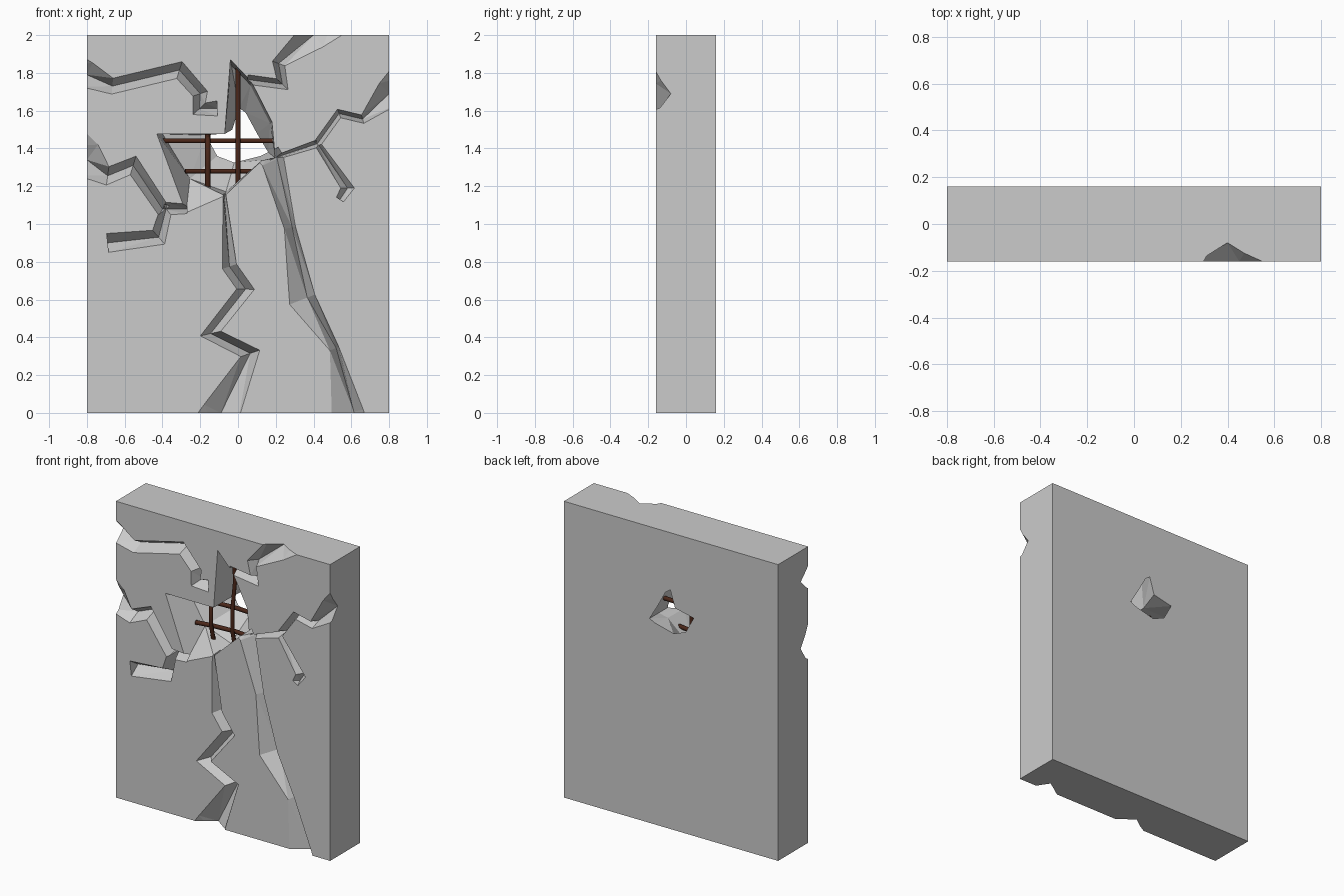
import bpy, bmesh
from mathutils import Vector

if "Cube" in bpy.data.objects:
    bpy.data.objects.remove(bpy.data.objects["Cube"])

FRONT, BACK = -0.16, 0.16


def mesh_object(name, bm):
    bmesh.ops.recalc_face_normals(bm, faces=bm.faces)
    me = bpy.data.meshes.new(name)
    bm.to_mesh(me)
    bm.free()
    ob = bpy.data.objects.new(name, me)
    bpy.context.collection.objects.link(ob)
    return ob


def loft(name, rings):
    """Closed solid through rings of equal point count."""
    bm = bmesh.new()
    vs = [[bm.verts.new(p) for p in r] for r in rings]
    n = len(rings[0])
    for a, b in zip(vs, vs[1:]):
        for i in range(n):
            j = (i + 1) % n
            bm.faces.new((a[i], a[j], b[j], b[i]))
    bm.faces.new(vs[0])
    bm.faces.new(vs[-1][::-1])
    bmesh.ops.triangulate(bm, faces=bm.faces)
    return mesh_object(name, bm)


def crack(name, path, skew=0.0, depth=0.08):
    """V groove cutter along (x, z, width) points with mitred corners."""
    pts = [Vector(p[:2]) for p in path]
    dirs = [(b - a).normalized() for a, b in zip(pts, pts[1:])]
    rings = []
    for i, (c, p) in enumerate(zip(pts, path)):
        d0, d1 = dirs[max(i - 1, 0)], dirs[min(i, len(dirs) - 1)]
        d = (d0 + d1).normalized()
        n = Vector((-d.y, d.x)) * p[2] / 2 / max(d.dot(d1), 0.6)
        l, r, m = c + n, c - n, c + n * skew
        rings.append([(l.x, -0.22, l.y), (l.x, FRONT, l.y), (m.x, FRONT + depth, m.y),
                      (r.x, FRONT, r.y), (r.x, -0.22, r.y)])
    return loft(name, rings)


# concrete slab
bm = bmesh.new()
bmesh.ops.create_cube(bm, size=1)
bmesh.ops.scale(bm, vec=(1.6, 0.32, 2), verts=bm.verts)
bmesh.ops.translate(bm, vec=(0, 0, 1), verts=bm.verts)
slab = mesh_object("concrete_slab", bm)

# broken hole: wide at the front, small at the back
outer = [(-.04, 1.87), (.07, 1.755), (.18, 1.54), (.197, 1.35), (.125, 1.335),
         (-.07, 1.15), (-.275, 1.06), (-.43, 1.477), (-.07, 1.477)]
inner = [(.005, 1.615), (.04, 1.59), (.1, 1.48), (.16, 1.38), (.12, 1.36),
         (-.02, 1.325), (-.11, 1.36), (-.17, 1.47), (-.03, 1.5)]
mid = [Vector(o).lerp(Vector(i), 0.12) for o, i in zip(outer, inner)]
mid[6] = Vector((-.255, 1.24))
cutters = [loft("hole_cutter", [[(p[0], y, p[1]) for p in ring] for ring, y in
                ((outer, -.22), (outer, FRONT), (mid, .015), (inner, BACK), (inner, .22))])]

# cracks
cutters += [
    crack("crack_upper_left", [(-.9, 1.84, .16), (-.8, 1.79, .14), (-.665, 1.73, .08),
                               (-.31, 1.815, .08), (-.2, 1.69, .075), (-.205, 1.61, .06), (-.11, 1.612, .08)]),
    crack("crack_left", [(-.9, 1.41, .24), (-.8, 1.34, .2), (-.69, 1.255, .085),
                         (-.555, 1.31, .08), (-.4, 1.08, .07), (-.27, 1.08, .05)]),
    crack("crack_left_branch", [(-.375, 1.1, .06), (-.42, .93, .08), (-.69, .9, .1)]),
    crack("crack_lower", [(-.075, 1.19, .01), (-.045, .775, .075), (.04, .655, .075),
                          (-.145, .42, .07), (.065, .315, .075), (-.09, 0, .2), (-.13, -.08, .23)]),
    crack("crack_lower_right", [(.16, 1.37, .13), (.185, 1.335, .12), (.275, .98, .06),
                                (.34, .6, .14), (.51, .34, .05), (.58, 0, .17), (.6, -.1, .2)], 0.4),
    crack("crack_top", [(.5, 2.08, .19), (.4, 2, .16), (.215, 1.85, .06),
                        (.235, 1.74, .05), (.05, 1.765, .05)]),
    crack("crack_right", [(.9, 1.79, .18), (.8, 1.69, .15), (.66, 1.555, .04),
                          (.535, 1.585, .04), (.42, 1.425, .04), (.17, 1.342, .02)]),
    crack("crack_right_branch", [(.41, 1.44, .03), (.58, 1.19, .06), (.54, 1.13, .045)], 0, .05),
]

for c in cutters:
    mod = slab.modifiers.new(c.name, 'BOOLEAN')
    mod.operation, mod.solver, mod.use_self, mod.object = 'DIFFERENCE', 'EXACT', True, c
    c.hide_render = True
bpy.context.view_layer.objects.active = slab
for name in [m.name for m in slab.modifiers]:
    bpy.ops.object.modifier_apply(modifier=name)
for c in cutters:
    bpy.data.objects.remove(c)

# rusty bars, bent in depth only
rust = bpy.data.materials.new("rust")
rust.diffuse_color = (0.07, 0.02, 0.01, 1)
rust.use_nodes = True
rust.node_tree.nodes["Principled BSDF"].inputs["Base Color"].default_value = rust.diffuse_color


def bar(name, pts):
    cu = bpy.data.curves.new(name, 'CURVE')
    cu.dimensions = '3D'
    cu.bevel_depth, cu.bevel_resolution, cu.use_fill_caps = 0.014, 1, True
    sp = cu.splines.new('POLY')
    sp.points.add(len(pts) - 1)
    for p, q in zip(sp.points, pts):
        p.co = (*q, 1)
    cu.materials.append(rust)
    bpy.context.collection.objects.link(bpy.data.objects.new(name, cu))


for i, (z, x0, x1) in enumerate(((1.44, -.41, .2), (1.28, -.28, .08))):
    bar(f"horizontal_bar_{i + 1}", [(x0, -.05, z), (-.16, -.03, z), (0, -.02, z), (x1, -.03, z)])
for i, (x, z1) in enumerate(((0, 1.84), (-.16, 1.48))):
    bar(f"vertical_bar_{i + 1}", [(x, -.05, z1), (x, -.03, z1 * .4 + .9), (x, -.06, 1.44),
                                  (x, -.06, 1.3), (x, -.03, 1.18)])
